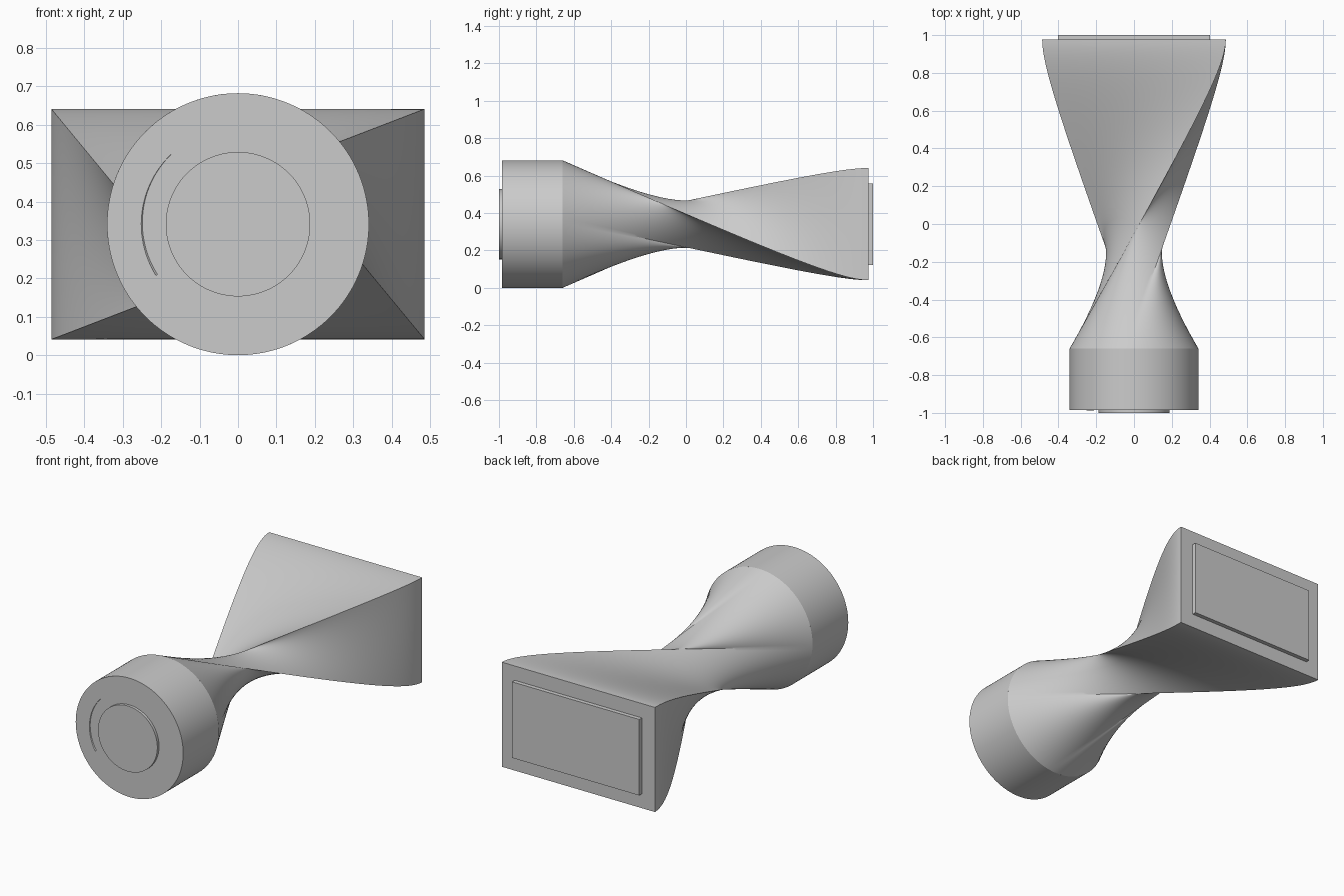
import bpy, bmesh, math
from mathutils import Vector, Matrix

cube = bpy.data.objects.get("Cube")
if cube:
    bpy.data.objects.remove(cube, do_unlink=True)

grey = bpy.data.materials.new("plain grey")
grey.use_nodes = True
colour = (0.6, 0.6, 0.6, 1)
grey.diffuse_color = colour
grey.node_tree.nodes["Principled BSDF"].inputs["Base Color"].default_value = colour

R = 0.341             # collar radius
CZ = R                # height of the long axis
HW, HH = 0.486, 0.30  # half size of the rectangular end
Y_RING, Y_RECT = -0.66, 0.976
SIDE, ROWS = 32, 72
EASE = 0.13           # how far the body stays square to the rectangular face


def finish(name, bm):
    bmesh.ops.recalc_face_normals(bm, faces=bm.faces)
    mesh = bpy.data.meshes.new(name)
    bm.to_mesh(mesh)
    bm.free()
    mesh.materials.append(grey)
    obj = bpy.data.objects.new(name, mesh)
    bpy.context.collection.objects.link(obj)
    bpy.ops.object.select_all(action='DESELECT')
    obj.select_set(True)
    bpy.context.view_layer.objects.active = obj
    bpy.ops.object.shade_smooth_by_angle(angle=math.radians(30))


def disc(name, radius, y0, y1):
    bm = bmesh.new()
    place = Matrix.Translation((0, (y0 + y1) / 2, CZ)) @ Matrix.Rotation(math.pi / 2, 4, 'X')
    bmesh.ops.create_cone(bm, cap_ends=True, segments=SIDE * 4, radius1=radius,
                          radius2=radius, depth=y1 - y0, matrix=place)
    finish(name, bm)


# Twisted body: rectangle blended into a circle, each corner swept part-way round
corners = [(HW, -HH), (HW, HH), (-HW, HH), (-HW, -HH)]
angles = [math.radians(a) for a in (97, 183, 277, 363, 457)]
rect, ring = [], []
for i in range(4):
    a, b = Vector(corners[i]), Vector(corners[(i + 1) % 4])
    for k in range(SIDE):
        u = k / SIDE
        ang = angles[i] + (angles[i + 1] - angles[i]) * u
        rect.append(a.lerp(b, u))
        ring.append(Vector((R * math.cos(ang), R * math.sin(ang))))

bm = bmesh.new()
rows = []
for j in range(ROWS + 1):
    t = j / ROWS
    f = t * t * (1 + EASE) / (t + EASE)
    y = Y_RECT + (Y_RING - Y_RECT) * t
    pts = [p.lerp(q, f) for p, q in zip(rect, ring)]
    rows.append([bm.verts.new((p.x, y, CZ + p.y)) for p in pts])
n = len(rect)
for lo, hi in zip(rows, rows[1:]):
    for k in range(n):
        m = (k + 1) % n
        bm.faces.new((lo[k], lo[m], hi[m], hi[k]))
bm.faces.new(rows[0])
bm.faces.new(rows[-1])
finish("twisted_body", bm)

# Round end
disc("round_collar", R, -0.984, Y_RING)
disc("round_cap", 0.188, -1.0, -0.98)

# Thin crescent rib on the round face, rising towards its lower end
bm = bmesh.new()
start, end, steps = math.radians(134), math.radians(212), 24
sections = []
for k in range(steps + 1):
    u = k / steps
    a = start + (end - start) * u
    width, height = 0.001 + 0.005 * u, 0.0005 + 0.004 * u
    profile = ((0.252, -0.983), (0.252, -0.984 - height), (0.252 - width, -0.983))
    sections.append([bm.verts.new((r * math.cos(a), y, CZ + r * math.sin(a)))
                     for r, y in profile])
for s, e in zip(sections, sections[1:]):
    for k in range(3):
        m = (k + 1) % 3
        bm.faces.new((s[k], s[m], e[m], e[k]))
bm.faces.new(sections[0])
bm.faces.new(sections[-1])
finish("crescent_rib", bm)

# Raised plate on the rectangular end
bm = bmesh.new()
bmesh.ops.create_cube(bm, size=1, matrix=Matrix.Translation((0, 0.985, CZ))
                      @ Matrix.Diagonal((0.806, 0.03, 0.436, 1)))
finish("end_plate", bm)
